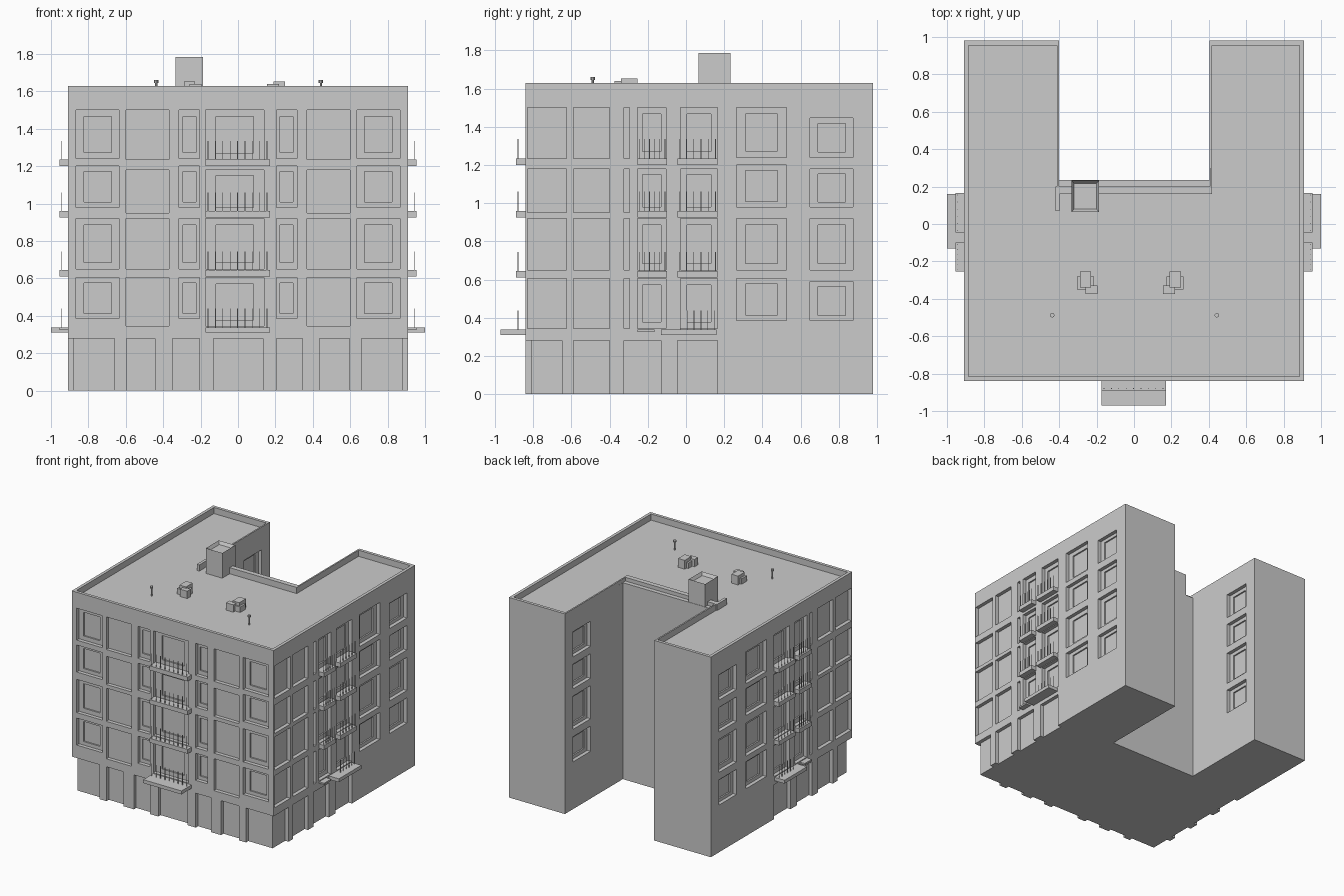
import bpy, bmesh
from mathutils import Matrix, Vector

if "Cube" in bpy.data.objects:
    bpy.data.objects.remove(bpy.data.objects["Cube"])

def finish(name, bm):
    bmesh.ops.recalc_face_normals(bm, faces=bm.faces)
    me = bpy.data.meshes.new(name)
    bm.to_mesh(me)
    bm.free()
    ob = bpy.data.objects.new(name, me)
    bpy.context.collection.objects.link(ob)
    return ob

def box(bm, x0, x1, y0, y1, z0, z1):
    m = Matrix.Translation(((x0+x1)/2, (y0+y1)/2, (z0+z1)/2)) @ Matrix.Diagonal((abs(x1-x0), abs(y1-y0), abs(z1-z0), 1))
    return bmesh.ops.create_cube(bm, size=1, matrix=m)["verts"]

def prism(bm, pts, z0, z1):
    f = bm.faces.new([bm.verts.new((x, y, z0)) for x, y in pts])
    ext = bmesh.ops.extrude_face_region(bm, geom=[f])["geom"]
    bmesh.ops.translate(bm, vec=Vector((0, 0, z1-z0)), verts=[v for v in ext if isinstance(v, bmesh.types.BMVert)])

def carve(target, bm):
    cutter = finish("cutter", bm)
    cutter.hide_render = True
    mod = target.modifiers.new("cut", "BOOLEAN")
    mod.operation, mod.solver, mod.object = "DIFFERENCE", "EXACT", cutter
    mod.use_self = True
    bpy.context.view_layer.objects.active = target
    bpy.ops.object.modifier_apply(modifier=mod.name)
    bpy.data.objects.remove(cutter)

W, F, B = 0.91, -0.84, 0.98      # half width, front, back
CL, CR, CY = -0.40, 0.405, 0.235  # courtyard
D = 0.03                          # window recess

# U-shaped building body
bm = bmesh.new()
prism(bm, [(-W, F), (W, F), (W, B), (CR, B), (CR, CY), (CL, CY), (CL, B), (-W, B)], 0, 1.63)
body = finish("building_body", bm)

# Sunken roof inside the parapet
t = 0.025
bm = bmesh.new()
prism(bm, [(-W+t, F+t), (W-t, F+t), (W-t, B-t), (CR+.012, B-t), (CR+.012, 0.16), (CL-.012, 0.16),
           (CL-.012, B-t), (-W+t, B-t)], 1.58, 1.8)
carve(body, bm)
bm = bmesh.new()
box(bm, CL-.001, CR+.001, 0.2, 0.3, 1.6, 1.8)
carve(body, bm)

# Window openings
tall = [(.345, .605), (.65, .92), (.95, 1.18), (1.235, 1.5)]
short = [(.385, .605), (.65, .92), (.98, 1.2), (1.24, 1.5)]
far = [(.385, .59), (.65, .92), (.98, 1.18), (1.24, 1.445)]
outer, inner = bmesh.new(), bmesh.new()

def front(bm, a, b, z0, z1, d):
    box(bm, a, b, F-.1, F+d, z0, z1)

def sides(bm, a, b, z0, z1, d):
    for s in (-1, 1):
        box(bm, s*(W+.1), s*(W-d), a, b, z0, z1)

def column(put, a, b, floors, panel):
    for z0, z1 in floors:
        put(outer, a, b, z0, z1, D)
        if panel:
            w, h = (b-a)*.18, (z1-z0)*.13
            put(inner, a+w, b-w, z0+h, z1-h, D+.012)

for a, b, floors, panel in [(.635, .865, short, True), (.37, .598, tall, False), (.205, .315, short, True)]:
    column(front, a, b, floors, panel)
    column(front, -b, -a, floors, panel)
column(front, -.175, .14, tall, True)
for a, b, floors, panel in [(-.83, -.625, tall, False), (-.59, -.4, tall, False), (-.325, -.295, tall, False),
                            (-.255, -.105, tall, True), (-.03, .165, tall, True),
                            (.265, .525, short, True), (.65, .875, far, True)]:
    column(sides, a, b, floors, panel)

# Ground floor bays, open around the corners
for a, b in [(-1, -.66), (-.597, -.445), (-.35, -.207), (-.13, .135), (.207, .345), (.435, .595), (.66, 1)]:
    front(outer, a, b, -.1, .28, D)
for a, b in [(-1, -.65), (-.59, -.4), (-.325, -.13), (-.045, .165)]:
    sides(outer, a, b, -.1, .28, D)

# Courtyard windows on both wings
for z0, z1 in far:
    for x, s in ((CL, -1), (CR, 1)):
        box(outer, x-s*.1, x+s*D, .65, .875, z0, z1)
        box(inner, x-s*.1, x+s*(D+.012), .69, .835, z0+.03, z1-.03)
carve(body, outer)
carve(body, inner)

# Balcony slabs and thin railing posts
slabs, rails = bmesh.new(), bmesh.new()
r = .002
def posts_front(a, b, z, n):
    for i in range(n):
        x = a + (b-a)*i/(n-1)
        box(rails, x-r, x+r, F-.04-r, F-.04+r, z, z+.1)

def posts_side(a, b, z, n):
    for i in range(n):
        y = a + (b-a)*i/(n-1)
        for s in (-1, 1):
            box(rails, s*(W+.035)-r, s*(W+.035)+r, y-r, y+r, z, z+.1)

box(slabs, -.175, .17, -.97, F+.02, .31, .338)
posts_front(-.16, .155, .338, 9)
for s in (-1, 1):
    box(slabs, s*1.0, s*(W-.02), -.13, .16, .31, .338)
    box(slabs, s*.955, s*(W-.02), -.255, -.165, .325, .338)
posts_side(-.03, .15, .338, 6)
for z in (.61, .925, 1.2):
    box(slabs, -.175, .17, -.89, F+.02, z, z+.035)
    posts_front(-.16, .155, z+.035, 9)
    for a, b in ((-.255, -.1), (-.045, .165)):
        for s in (-1, 1):
            box(slabs, s*.955, s*(W-.02), a, b, z, z+.035)
        posts_side(a+.01, b-.01, z+.035, 6)
finish("balcony_slabs", slabs)
finish("balcony_railings", rails)

# Chimney with a sunken top
bm = bmesh.new()
box(bm, -.335, -.187, .065, .232, 1.55, 1.785)
bm.faces.ensure_lookup_table()
top = max(bm.faces, key=lambda f: f.calc_center_median().z)
bmesh.ops.inset_individual(bm, faces=[top], thickness=.02, depth=-.025)
finish("chimney", bm)

# Short parapet return beside the chimney
bm = bmesh.new()
box(bm, -.42, -.397, .07, .2, 1.57, 1.63)
finish("parapet_return", bm)

# Roof ventilation units
bm = bmesh.new()
for x, s in ((-.26, 1), (.22, -1)):
    box(bm, x-.045, x+.045, -.35, -.28, 1.57, 1.625)
    box(bm, x-.03, x+.03, -.34, -.255, 1.57, 1.652)
    box(bm, x+s*.0, x+s*.065, -.375, -.33, 1.57, 1.64)
finish("roof_vents", bm)

# Roof pipes with caps
bm = bmesh.new()
for x in (-.437, .443):
    for rad, z0, z1 in ((.006, 1.57, 1.645), (.012, 1.645, 1.66)):
        bmesh.ops.create_cone(bm, cap_ends=True, segments=10, radius1=rad, radius2=rad, depth=z1-z0,
                              matrix=Matrix.Translation((x, -.488, (z0+z1)/2)))
finish("roof_pipes", bm)
